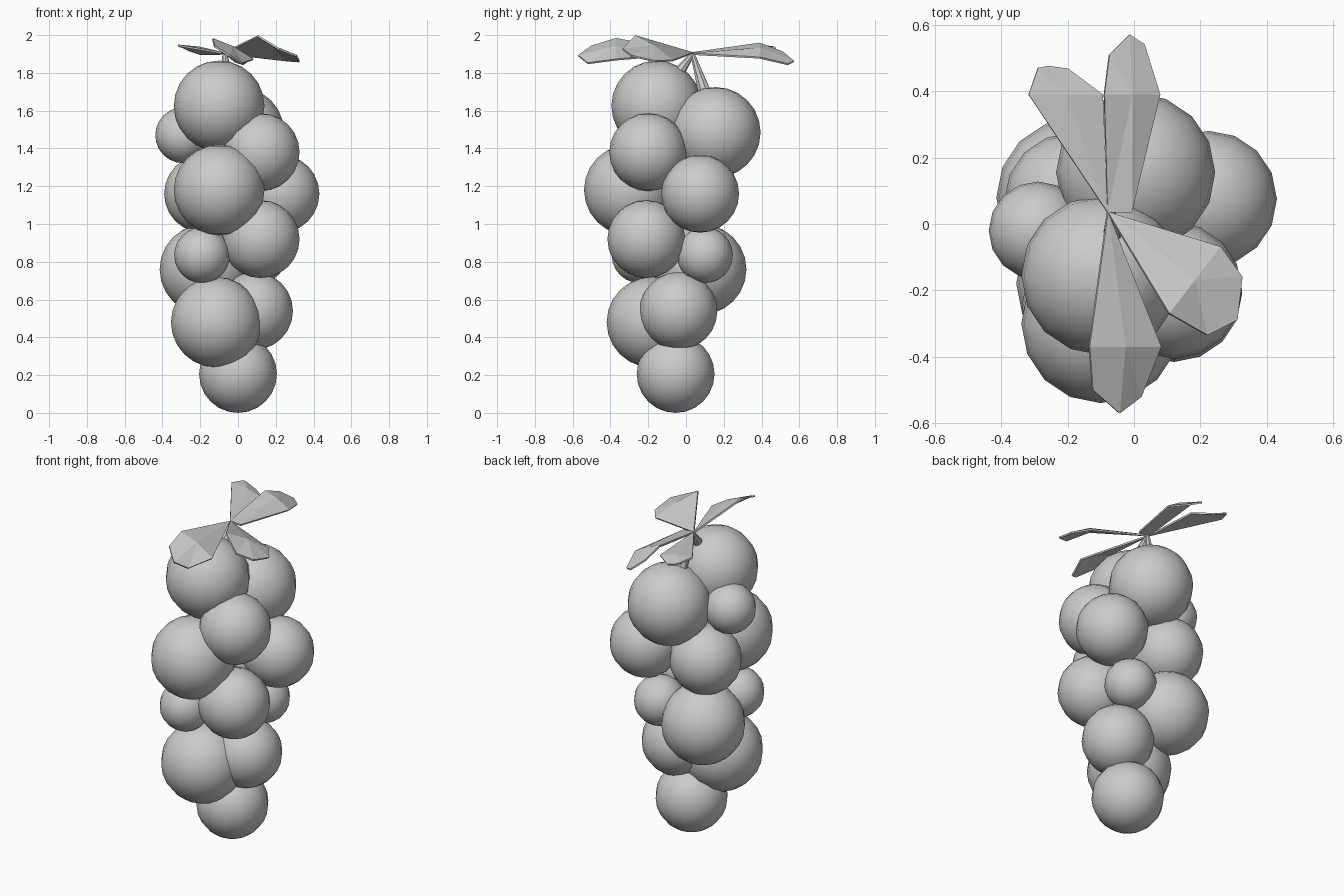
import bpy, bmesh
from mathutils import Vector

if "Cube" in bpy.data.objects:
    bpy.data.objects.remove(bpy.data.objects["Cube"])

# grapes: x, y, z, radius
BIG, MID, SMALL = 0.24, 0.206, 0.148
grapes = [
    (-0.10, -0.155, 1.625, BIG), (0.005, 0.155, 1.485, BIG),
    (-0.29, -0.02, 1.47, SMALL), (0.12, -0.20, 1.38, MID),
    (-0.10, -0.30, 1.18, BIG), (0.225, 0.075, 1.16, MID),
    (-0.185, 0.07, 1.16, MID), (0.12, -0.21, 0.92, MID),
    (-0.19, -0.245, 0.835, SMALL), (0.11, 0.10, 0.835, SMALL),
    (-0.175, 0.08, 0.76, BIG), (-0.115, -0.18, 0.48, BIG),
    (0.085, -0.04, 0.54, MID), (0.0, -0.055, 0.206, MID),
]
for i, (x, y, z, r) in enumerate(grapes):
    bpy.ops.mesh.primitive_uv_sphere_add(segments=16, ring_count=12, radius=r, location=(x, y, z))
    bpy.context.object.name = f"grape_{i + 1}"
    bpy.ops.object.shade_smooth()

# stems fanning down from the leaf joint
TOP = Vector((-0.07, 0.035, 1.9))
for i, end in enumerate([(-0.03, 0.11, 1.66), (-0.06, -0.07, 1.76)]):
    d = Vector(end) - TOP
    bpy.ops.mesh.primitive_cone_add(vertices=8, radius1=0.012, radius2=0.04, depth=d.length,
                                    location=TOP + d / 2, rotation=d.to_track_quat('Z', 'Y').to_euler())
    bpy.context.object.name = f"stem_{i + 1}"
    bpy.ops.object.shade_smooth_by_angle()


# leaf: outline fan around a raised midrib point
def leaf(name, outline, lift=0.012):
    bm = bmesh.new()
    pts = [Vector((-0.08, 0.035, 1.905))] + [Vector(p) for p in outline]
    vs = [bm.verts.new(p) for p in pts]
    mid = (pts[1] + pts[-1]) / 2
    if len(outline) > 5:
        mid = (pts[1] + pts[5]) / 2
    c = bm.verts.new(mid + Vector((0, 0, lift)))
    for a, b in zip(vs, vs[1:] + vs[:1]):
        bm.faces.new((a, b, c))
    bmesh.ops.recalc_face_normals(bm, faces=bm.faces)
    me = bpy.data.meshes.new(name)
    bm.to_mesh(me)
    bm.free()
    ob = bpy.data.objects.new(name, me)
    bpy.context.collection.objects.link(ob)
    mod = ob.modifiers.new("thickness", 'SOLIDIFY')
    mod.thickness = 0.01
    mod.offset = 0


leaf("leaf_back", [(-0.09, 0.39, 1.955), (-0.075, 0.51, 1.91), (-0.015, 0.57, 1.86),
                   (0.03, 0.54, 1.845), (0.077, 0.39, 1.88), (-0.007, 0.035, 1.9)])
leaf("leaf_back_left", [(-0.318, 0.39, 1.945), (-0.29, 0.47, 1.935), (-0.26, 0.475, 1.92),
                        (-0.20, 0.467, 1.90), (-0.095, 0.39, 1.9)])
leaf("leaf_right", [(0.105, -0.27, 1.995), (0.22, -0.335, 1.925), (0.31, -0.29, 1.89),
                    (0.325, -0.16, 1.86), (0.26, -0.07, 1.865), (0.0, 0.01, 1.895)])
leaf("leaf_front", [(-0.135, -0.37, 1.98), (-0.125, -0.5, 1.94), (-0.045, -0.57, 1.89),
                    (0.02, -0.52, 1.85), (0.08, -0.37, 1.87)])
